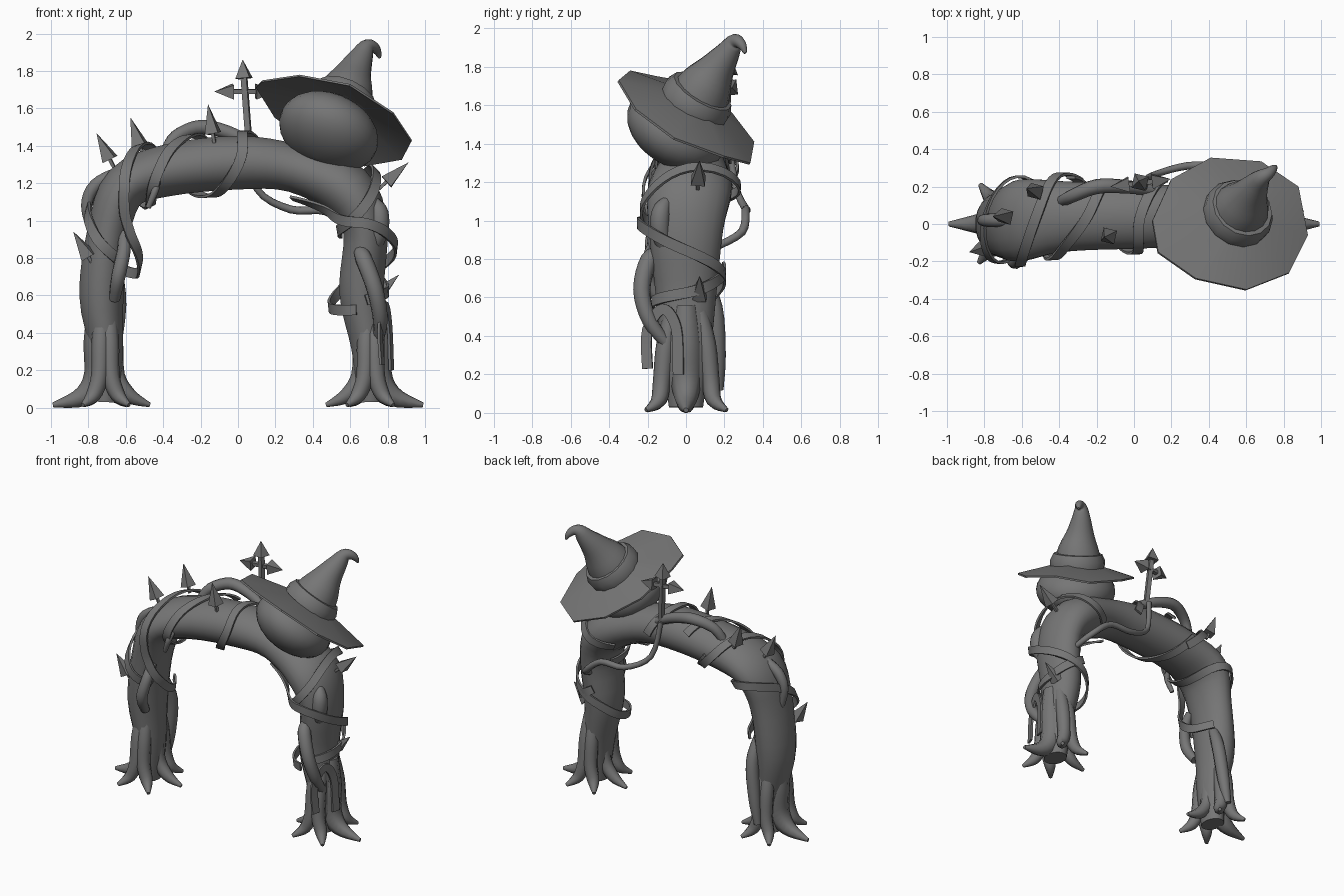
import bpy, bmesh
from math import sin, cos, pi, radians
from mathutils import Vector

if "Cube" in bpy.data.objects:
    bpy.data.objects.remove(bpy.data.objects["Cube"])

grey = bpy.data.materials.new("dark grey")
grey.use_nodes = True
grey.diffuse_color = (0.18, 0.18, 0.18, 1)
grey.node_tree.nodes["Principled BSDF"].inputs["Base Color"].default_value = grey.diffuse_color
Y = Vector((0, 1, 0))


def finish(name, bm, angle=40):
    bmesh.ops.recalc_face_normals(bm, faces=bm.faces)
    mesh = bpy.data.meshes.new(name)
    bm.to_mesh(mesh)
    bm.free()
    mesh.materials.append(grey)
    ob = bpy.data.objects.new(name, mesh)
    bpy.context.collection.objects.link(ob)
    bpy.ops.object.select_all(action="DESELECT")
    ob.select_set(True)
    bpy.context.view_layer.objects.active = ob
    bpy.ops.object.shade_smooth_by_angle(angle=radians(angle))


def skin(name, loops, angle=40):
    """Bridge successive loops of points and cap both ends."""
    bm = bmesh.new()
    rings = [[bm.verts.new(p) for p in loop] for loop in loops]
    sides = len(rings[0])
    for lo, hi in zip(rings, rings[1:]):
        for k in range(sides):
            n = (k + 1) % sides
            bm.faces.new((lo[k], lo[n], hi[n], hi[k]))
    bm.faces.new(rings[0])
    bm.faces.new(rings[-1])
    finish(name, bm, angle)


def loft(name, frames, sides, angle=40):
    """Skin rings, each given as centre and two half-axis vectors."""
    angles = [(k + 0.5) * 2 * pi / sides for k in range(sides)]
    skin(name, [[c + u * cos(a) + v * sin(a) for a in angles] for c, u, v in frames], angle)


def spline(rows, t):
    """Catmull-Rom through rows of any width, t in row units."""
    last = len(rows) - 1
    i = max(0, min(int(t), last - 1))
    f = t - i
    a, b, c, d = [rows[max(0, min(j, last))] for j in range(i - 1, i + 3)]
    return [0.5 * (2 * q + (r - p) * f + (2 * p - 5 * q + 4 * r - s) * f * f
                   + (3 * q - p - 3 * r + s) * f ** 3) for p, q, r, s in zip(a, b, c, d)]


def sample(rows, steps):
    total = (len(rows) - 1) * steps
    return [spline(rows, k / steps) for k in range(total + 1)]


def tangents(pts):
    last = len(pts) - 1
    return [(pts[min(i + 1, last)] - pts[max(i - 1, 0)]).normalized() for i in range(last + 1)]


def tube(name, rows, sides=10, steps=4, angle=60):
    """Round limb through rows of x, y, z, radius."""
    data = sample(rows, steps)
    pts = [Vector(r[:3]) for r in data]
    u = Vector((0.31, 0.87, 0.39))
    frames = []
    for p, t, r in zip(pts, tangents(pts), data):
        u = (u - t * u.dot(t)).normalized()
        frames.append((p, u * r[3], t.cross(u) * r[3]))
    loft(name, frames, sides, angle)


def ribbon(name, pts, normals, width=0.028, thick=0.007):
    frames = []
    for p, t, n in zip(pts, tangents(pts), normals):
        n = (n - t * n.dot(t)).normalized()
        frames.append((p, n * thick * 1.41, t.cross(n) * width * 1.41))
    loft(name, frames, 4)


# Arched trunk: x, y, z, radius in the arch plane, radius across it
ARCH = [(-.71, 0, .03, .07, .09), (-.7, 0, .28, .085, .12), (-.73, 0, .6, .12, .16),
        (-.69, 0, .95, .115, .185), (-.6, .02, 1.18, .125, .22), (-.37, .04, 1.27, .14, .19),
        (0, .04, 1.31, .145, .175), (.3, .04, 1.28, .13, .17), (.58, .02, 1.16, .15, .22),
        (.68, 0, .95, .12, .195), (.66, 0, .62, .12, .16), (.7, 0, .32, .095, .13),
        (.71, 0, .03, .07, .09)]


def arch_frame(t):
    r = spline(ARCH, t)
    ahead, behind = spline(ARCH, min(t + .05, 12)), spline(ARCH, max(t - .05, 0))
    out = (Vector(ahead[:3]) - Vector(behind[:3])).cross(Y).normalized()
    return Vector(r[:3]), out * r[3], Y * r[4]


loft("arched_trunk", [arch_frame(k / 4) for k in range(49)], 20, 60)


# Flat vines wound on the trunk: arch position, angle (0 outer, -90 front), lift
def vine(name, rows):
    pts, normals = [], []
    for t, a, lift in sample(rows, 6):
        c, u, v = arch_frame(t)
        n = u * cos(radians(a)) + v * sin(radians(a))
        normals.append(n.normalized())
        pts.append(c + n + n.normalized() * (lift + .01))
    ribbon(name, pts, normals)


vine("left_dangling_vine", [(5.2, 120, .02), (4.9, 70, .03), (4.6, 0, .02), (4, -85, .01),
                            (3.3, -120, .03), (2.75, -150, .08), (2.4, -180, .06), (2.4, -220, .02)])
vine("left_wound_vine", [(5.6, 60, .02), (5.4, 0, .01), (5, -60, .01), (4.6, -120, .02), (4.3, -180, .02),
                         (3.8, -270, .01), (3.4, -350, .01), (2.8, -430, .02), (2.5, -500, 0)])
vine("middle_vine", [(6.5, 90, .01), (6.1, 0, .01), (6.05, -80, .01), (5.7, -150, .02),
                     (5.4, -200, .01), (5.1, -270, .01)])
vine("right_long_vine", [(7.1, -170, .02), (7.8, -150, .02), (8.6, -135, .04), (8.9, -80, .04),
                         (9.2, -20, .04), (9.6, 60, .02), (9.9, 120, .03), (10.2, 180, .05), (10.3, 255, .02)])
vine("right_top_vine", [(7.6, 130, .01), (8, 80, .03), (8.1, 0, .03), (8.4, -60, .02),
                        (8.8, -130, .02), (9, -200, .01)])
vine("right_low_vine", [(9.6, 110, .02), (9.75, 60, .02), (10, 0, .01), (10.15, -80, .01)])

hang = [(.77, -.2, .23), (.76, -.2, .43), (.79, -.12, .54), (.81, -.05, .44), (.82, -.04, .2)]
hang_pts = [Vector(p) for p in sample(hang, 5)]
ribbon("right_hanging_vine", hang_pts, [Vector((1, -.3, 0))] * len(hang_pts))

# Thick looping branches
BRANCHES = {
    "top_branch": [(-.39, .12, 1.36, .03), (-.33, .15, 1.45, .036), (-.2, .2, 1.5, .04),
                   (-.05, .2, 1.47, .037), (.1, .18, 1.4, .03)],
    "left_upper_branch": [(-.64, .02, 1.26, .03), (-.76, .02, 1.19, .036), (-.81, .02, 1.08, .03),
                          (-.78, .02, .92, .02)],
    "left_front_branch": [(-.61, -.12, .93, .03), (-.61, -.18, .84, .036), (-.64, -.2, .7, .038),
                          (-.66, -.13, .58, .03)],
    "left_back_branch": [(-.65, .08, .72, .035), (-.64, .145, .55, .045), (-.67, .165, .3, .042),
                         (-.7, .17, .12, .025)],
    "small_front_branch": [(-.43, -.12, 1.23, .015), (-.44, -.17, 1.17, .02), (-.48, -.16, 1.07, .015)],
    "right_front_branch": [(.65, -.12, .84, .03), (.67, -.19, .8, .045), (.73, -.23, .64, .045),
                           (.76, -.19, .48, .04), (.75, -.1, .36, .03)],
    "right_stub": [(.73, -.1, 1.1, .03), (.755, -.13, 1.04, .05), (.75, -.13, .93, .05), (.7, -.08, .8, .03)],
    "back_low_branch": [(.05, .22, 1.42, .018), (.1, .26, 1.17, .018), (.28, .31, 1.06, .021),
                        (.47, .31, 1.05, .022), (.61, .29, .94, .022), (.67, .15, .86, .02)],
}
for name, rows in BRANCHES.items():
    tube(name, rows)

# Spreading roots on both feet: sideways distance, depth distance, height, radius
ROOT = [(.03, .07, .56, .04), (.045, .12, .36, .05), (.06, .145, .17, .046),
        (.13, .165, .065, .04), (.24, .24, .014, .012)]
OUTER_ROOT = [(.03, 0, .56, .06), (.03, 0, .36, .085), (.035, 0, .17, .08),
              (.12, 0, .06, .055), (.28, 0, .014, .013)]
for side, label in ((-1, "left_foot"), (1, "right_foot")):
    for k, deg in enumerate((0, 62, 118, 176, 238, 300)):
        dx, dy = cos(radians(deg)) * side, sin(radians(deg))
        rows = ROOT if k else OUTER_ROOT
        tube(f"{label}_root_{k}", [(side * .71 + dx * a, dy * b, z, r) for a, b, z, r in rows], 8)


# Pointed thorns: a thin stem with a four-sided head
def thorn(name, base, tip, head=.155, width=.052, stem=.012):
    base, tip = Vector(base), Vector(tip)
    t = (tip - base).normalized()
    u = t.cross(Vector((.2, .9, .1))).normalized()
    v = t.cross(u)
    neck = tip - t * head
    shape = [(base, stem), (neck, stem), (neck, width), (tip, .001)]
    loft(name, [(c, u * r, v * r) for c, r in shape], 4, 20)


THORNS = [((-.63, .04, 1.22), (-.755, .04, 1.465)), ((-.51, .17, 1.36), (-.575, .19, 1.55)),
          ((-.12, -.06, 1.38), (-.16, -.07, 1.62)), ((.73, .06, 1.15), (.91, .07, 1.31)),
          ((-.77, -.13, .76), (-.88, -.15, .94)), ((.7, .07, .56), (.86, .07, .71))]
for k, (base, tip) in enumerate(THORNS):
    thorn(f"thorn_{k}", base, tip)

# Crossed pointer standing on the trunk
hub = (.035, .22, 1.69)
thorn("pointer_stem", (.06, .2, 1.4), (.025, .23, 1.86), .1, .055, .022)
for s in (-1, 1):
    thorn(f"pointer_arm_{s}", hub, (hub[0] + s * .16, .22 + s * .02, 1.69), .1, .055, .018)

# Head and hat share one tilted axis
axis = Vector((.36, .48, .8)).normalized()
side_u = Y.cross(axis).normalized()
side_v = axis.cross(side_u)


def hat_part(name, profile, sides, angle, centre=(.515, 0, 1.53)):
    frames = [(Vector(centre) + axis * h, side_u * r, side_v * r) for h, r in profile]
    loft(name, frames, sides, angle)


steps = [k * pi / 14 for k in range(15)]
hat_part("head", [(-.18 * cos(a), .275 * sin(a) + .001) for a in steps], 24, 60, (.485, -.05, 1.475))

# Floppy ten-cornered brim, rising towards the crown
RIM = [(.1, .02, 1.72), (.13, -.15, 1.75), (.33, -.29, 1.78), (.6, -.35, 1.73), (.83, -.26, 1.58),
       (.93, -.06, 1.43), (.88, .2, 1.335), (.68, .335, 1.3), (.41, .355, 1.41), (.2, .24, 1.56)]
crown = Vector((.565, .068, 1.65))
brim_loops = []
for share, drop in ((.65, .012), (0, .012), (0, 0), (.65, 0)):
    brim_loops.append([Vector(p).lerp(crown, share) - axis * drop for p in RIM])
skin("hat_brim", brim_loops, 25)

hat_part("hat_band", [(.09, .19), (.135, .192), (.18, .17), (.185, .12)], 14, 40)
tube("hat_cone", [(.562, .068, 1.64, .16), (.59, .108, 1.71, .138), (.62, .16, 1.79, .097),
                  (.657, .215, 1.87, .066), (.688, .25, 1.925, .045), (.72, .272, 1.93, .032),
                  (.745, .295, 1.905, .022), (.758, .308, 1.87, .008)], 16, 3)
